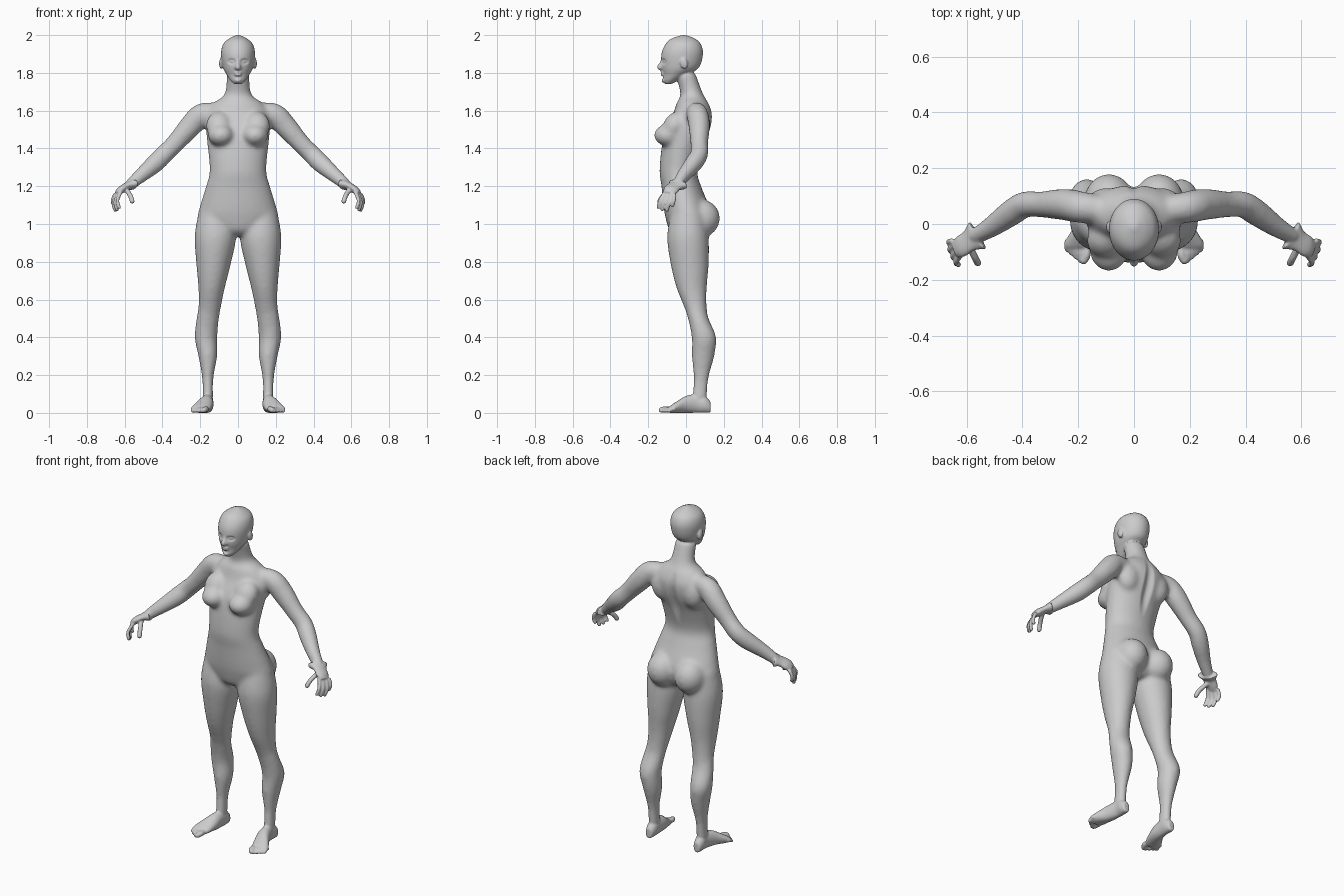
import bpy
import bmesh
import math
from mathutils import Vector, Matrix

old_cube = bpy.data.objects.get("Cube")
if old_cube:
    bpy.data.objects.remove(old_cube, do_unlink=True)

X_AXIS, Y_AXIS, Z_AXIS = Vector.Fill(3), Vector.Fill(3), Vector.Fill(3)
X_AXIS.x = Y_AXIS.y = Z_AXIS.z = 1
SIDES = 32

clay = bpy.data.materials.new("clay_grey")
clay.use_nodes = True
clay.diffuse_color = (.6, .6, .6, 1)
clay.node_tree.nodes["Principled BSDF"].inputs["Base Color"].default_value = clay.diffuse_color


def spline(rows, steps=6):
    """Smooth interpolation through rows of numbers."""
    rows = [Vector(row) for row in rows]
    padded = [rows[0]] + rows + [rows[-1]]
    result = []
    for before, start, end, after in zip(padded, padded[1:], padded[2:], padded[3:]):
        leaving, arriving = (end - before) / 2, (after - start) / 2
        for step in range(steps):
            t = step / steps
            ease = t * t * (3 - 2 * t)
            result.append(start.lerp(end, ease) + leaving * t * (1 - t) ** 2
                          - arriving * t * t * (1 - t))
    return result + [rows[-1]]


def skin_rings(bm, rings):
    """Close a tube of vertex rings with side faces and end caps."""
    for low, high in zip(rings, rings[1:]):
        for k in range(SIDES):
            bm.faces.new((low[k - 1], low[k], high[k], high[k - 1]))
    bm.faces.new(rings[0])
    bm.faces.new(rings[-1])


def ellipse(bm, centre, across, along):
    angles = [math.tau * k / SIDES for k in range(SIDES)]
    return [bm.verts.new(centre + across * math.cos(a) + along * math.sin(a)) for a in angles]


def upright(bm, rows):
    """Horizontal sections given as x, z, front, back and half width."""
    rings = []
    for x, z, front, back, half_width in spline(rows):
        centre = Vector((x, (front + back) / 2, z))
        rings.append(ellipse(bm, centre, X_AXIS * half_width, Y_AXIS * (back - front) / 2))
    skin_rings(bm, rings)


def grounded(bm, rows):
    """Sections resting on the floor given as x, y, height and half width."""
    rings = []
    for x, y, height, half_width in spline(rows):
        centre = Vector((x, y, height / 2))
        rings.append(ellipse(bm, centre, X_AXIS * half_width, Z_AXIS * height / 2))
    skin_rings(bm, rings)


def tube(bm, rows, depth=1):
    """Sections across a path given as x, y, z and radius."""
    path = spline(rows)
    rings = []
    for i, row in enumerate(path):
        ahead, behind = path[min(i + 1, len(path) - 1)], path[max(i - 1, 0)]
        tangent = (ahead - behind).to_3d()
        across = tangent.cross(Y_AXIS).normalized()
        along = tangent.cross(across).normalized()
        rings.append(ellipse(bm, row.to_3d(), across * row.w, along * row.w * depth))
    skin_rings(bm, rings)


def ball(bm, centre, size, tilt=0):
    matrix = Matrix.Translation(centre) @ Matrix.Rotation(tilt, 4, 'X') @ Matrix.Diagonal((*size, 1))
    bmesh.ops.create_uvsphere(bm, u_segments=24, v_segments=16, radius=1, matrix=matrix)


def digit(bm, points, radius):
    """A finger or toe with a round tip."""
    tube(bm, [(*point, radius) for point in points])
    ball(bm, points[-1], [radius] * 3)


def apply_modifiers(part):
    bpy.ops.object.select_all(action='DESELECT')
    part.select_set(True)
    bpy.context.view_layer.objects.active = part
    bpy.ops.object.convert(target='MESH')


def mirrored_part(name, bm):
    bmesh.ops.recalc_face_normals(bm, faces=bm.faces)
    mesh = bpy.data.meshes.new(name)
    bm.to_mesh(mesh)
    bm.free()
    part = bpy.data.objects.new(name, mesh)
    bpy.context.collection.objects.link(part)
    part.modifiers.new("mirror", 'MIRROR').use_mirror_merge = False
    apply_modifiers(part)
    return part


def fuse(part, voxel, rounds):
    """Blend overlapping volumes into one skin and relax it."""
    remesh = part.modifiers.new("remesh", 'REMESH')
    remesh.mode = 'VOXEL'
    remesh.voxel_size = voxel
    relax = part.modifiers.new("relax", 'SMOOTH')
    relax.iterations = rounds
    apply_modifiers(part)


def push(mesh, centre, size, offset):
    """Sculpting brush along y with soft falloff, used on both sides."""
    for vert in mesh.vertices:
        place = Vector((abs(vert.co.x), vert.co.y, vert.co.z))
        distance = Vector([(p - c) / s for p, c, s in zip(place, centre, size)]).length
        if distance < 1:
            vert.co.y += offset * (1 - distance ** 2) ** 2


# Torso and neck
bm = bmesh.new()
upright(bm, [(0, .94, -.06, .08, .08), (0, .97, -.09, .11, .16), (0, 1.04, -.11, .13, .21),
             (0, 1.1, -.12, .12, .2), (0, 1.2, -.13, .08, .17), (0, 1.28, -.14, .06, .15),
             (0, 1.4, -.13, .09, .16), (0, 1.5, -.11, .13, .17), (0, 1.58, -.07, .14, .17),
             (0, 1.64, -.05, .12, .13), (0, 1.69, -.03, .09, .07), (0, 1.8, -.06, .05, .06)])
# Breasts, shoulder blades and buttocks
ball(bm, (.09, -.09, 1.47), (.07, .08, .06))
ball(bm, (.1, -.06, 1.52), (.07, .06, .08), tilt=-.5)
ball(bm, (.1, .07, 1.53), (.07, .06, .09))
ball(bm, (.09, .08, 1.03), (.09, .1, .1))
# Legs
upright(bm, [(.12, 1.06, -.08, .1, .09), (.12, .93, -.1, .12, .11), (.13, .78, -.08, .12, .09),
             (.14, .66, -.05, .11, .07), (.15, .56, -.01, .11, .06), (.16, .5, .01, .12, .06),
             (.17, .4, .03, .16, .06), (.16, .3, .03, .15, .05), (.16, .18, .04, .12, .03),
             (.16, .06, .03, .11, .03)])
# Arms
tube(bm, [(.1, .05, 1.59, .05), (.19, .06, 1.58, .06), (.25, .07, 1.52, .06),
          (.33, .07, 1.43, .05), (.39, .07, 1.37, .05), (.44, .04, 1.32, .05),
          (.51, -.01, 1.26, .04), (.58, -.05, 1.2, .03)], depth=.95)
body = mirrored_part("body", bm)
fuse(body, .01, 14)

# Head
bm = bmesh.new()
upright(bm, [(0, 1.74, -.11, -.08, .02), (0, 1.76, -.12, -.04, .04), (0, 1.79, -.12, .01, .06),
             (0, 1.83, -.13, .07, .08), (0, 1.9, -.13, .09, .09), (0, 1.95, -.11, .08, .08),
             (0, 1.98, -.08, .05, .05), (0, 2, -.02, 0, .01)])
# Nose, lips, chin and ears
tube(bm, [(0, -.12, 1.88, .01), (0, -.13, 1.85, .01), (0, -.14, 1.83, .014), (0, -.12, 1.82, .01)])
ball(bm, (.01, -.13, 1.83), (.01, .01, .01))
for lip_height in (1.79, 1.8):
    ball(bm, (0, -.12, lip_height), (.02, .016, .007))
ball(bm, (0, -.11, 1.76), (.02, .02, .015))
ball(bm, (.09, -.01, 1.85), (.01, .02, .03), tilt=.2)
# Hands
tube(bm, [(.56, -.04, 1.21, .03), (.59, -.06, 1.2, .02), (.62, -.08, 1.18, .02),
          (.64, -.09, 1.16, .015)], depth=2)
first_knuckle, last_knuckle = Vector((.62, -.11, 1.17)), Vector((.65, -.06, 1.16))
for i, length in enumerate((.9, 1, 1, .7)):
    knuckle = first_knuckle.lerp(last_knuckle, i / 3)
    spread = Y_AXIS * i * .008
    bend = knuckle + (Vector((.02, -.03, -.05)) + spread) * length
    tip = knuckle + (Vector((.01, -.04, -.09)) + spread) * length
    digit(bm, (knuckle, bend, tip), .01)
digit(bm, ((.59, -.08, 1.18), (.57, -.12, 1.15), (.56, -.14, 1.12)), .013)
# Feet
grounded(bm, [(.16, .13, .06, .02), (.16, .1, .09, .03), (.16, .06, .1, .03), (.17, 0, .09, .04),
              (.19, -.05, .06, .05), (.2, -.08, .04, .05), (.2, -.09, .03, .04)])
digit(bm, ((.17, -.07, .02), (.17, -.11, .02), (.18, -.13, .015)), .015)
for i in range(4):
    root = Vector((.192, -.08, .02)) + Vector((2, 1, 0)) * i * .008
    reach = .05 - i * .005
    digit(bm, (root, root - Y_AXIS * reach / 2, root - Y_AXIS * reach - Z_AXIS * .01), .01)
details = mirrored_part("head_hands_feet", bm)

# Join everything into one skin
body.select_set(True)
bpy.context.view_layer.objects.active = body
bpy.ops.object.join()
fuse(body, .0055, 4)

# Sculpt eye sockets, eyeballs, mouth line and spine
skin = body.data
push(skin, (.034, -.12, 1.86), (.03, .05, .02), .014)
push(skin, (.034, -.11, 1.86), (.02, .05, .01), -.01)
push(skin, (0, -.14, 1.795), (.025, .03, .005), .005)
push(skin, (0, .13, 1.45), (.04, .08, .25), -.02)
# Flat soles
for vert in skin.vertices:
    vert.co.z = max(vert.co.z, 0)

skin.materials.clear()
skin.materials.append(clay)
bpy.ops.object.shade_smooth()
